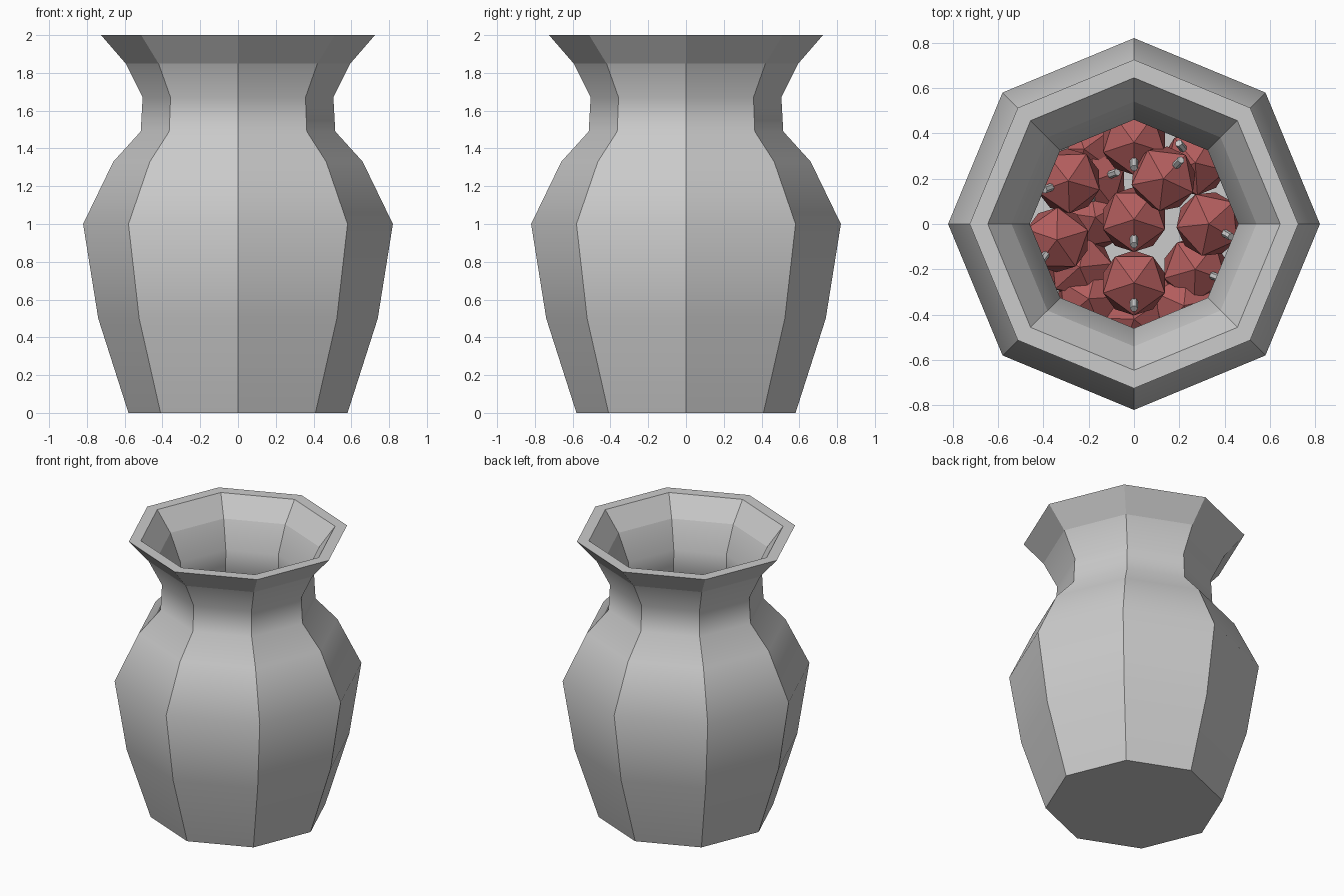
import bpy, bmesh
from math import sin, cos, pi, radians
from mathutils import Matrix, Vector

if "Cube" in bpy.data.objects:
    bpy.data.objects.remove(bpy.data.objects["Cube"])

SIDES = 8
FRUIT_R = 0.16


def finish(name, bm, mat=None):
    mesh = bpy.data.meshes.new(name)
    bmesh.ops.recalc_face_normals(bm, faces=bm.faces[:])
    bm.to_mesh(mesh)
    bm.free()
    obj = bpy.data.objects.new(name, mesh)
    bpy.context.collection.objects.link(obj)
    if mat:
        mesh.materials.append(mat)
    return obj


# Vase: octagonal wall, up the outside and down the inside (radius, height)
outer = [(0.58, 0), (0.74, 0.5), (0.82, 1.0), (0.66, 1.33), (0.515, 1.49),
         (0.505, 1.67), (0.595, 1.85), (0.725, 2.0)]
inner = [(0.645, 2.0), (0.54, 1.86), (0.46, 1.67), (0.465, 1.49),
         (0.60, 1.30), (0.765, 0.99), (0.69, 0.5), (0.54, 0.05)]
profile = outer + inner
bm = bmesh.new()
rings = [[bm.verts.new((r * cos(2 * pi * i / SIDES), r * sin(2 * pi * i / SIDES), z))
          for i in range(SIDES)] for r, z in profile]
for a, b in zip(rings, rings[1:]):
    for i in range(SIDES):
        j = (i + 1) % SIDES
        bm.faces.new((a[i], a[j], b[j], b[i])).smooth = True
bm.faces.new(rings[0])
bm.faces.new(rings[-1])

# Crisp vertical corners, lip, base and flare; smooth along each panel
sharp_rings = {0, 6, 7, 8, 9, len(profile) - 1}
ring_of = {v: k for k, ring in enumerate(rings) for v in ring}
for e in bm.edges:
    a, b = (ring_of[v] for v in e.verts)
    e.smooth = a == b and a not in sharp_rings
finish("vase", bm)

# Fruit inside the vase: faceted red balls with small grey stems
red = bpy.data.materials.new("fruit_red")
red.diffuse_color = (0.45, 0.11, 0.11, 1)
red.use_nodes = True
red.node_tree.nodes["Principled BSDF"].inputs["Base Color"].default_value = red.diffuse_color

# x, y, z of the centre, stem direction in degrees
fruits = [
    (0.00, 0.36, 0.42, -90), (0.13, 0.20, 0.50, 47), (-0.29, 0.19, 0.44, 200),
    (0.00, 0.02, 0.42, -90), (0.33, 0.00, 0.40, -30), (-0.34, -0.07, 0.42, -127),
    (0.00, -0.26, 0.42, -90),
    (0.27, 0.27, 0.22, 130), (0.27, -0.20, 0.22, -20), (-0.20, -0.33, 0.20, 220),
    (0.22, -0.36, 0.20, 300), (0.00, -0.42, 0.19, 250), (-0.22, 0.33, 0.20, 180),
    (-0.17, 0.03, 0.20, 100), (-0.24, -0.19, 0.21, 150), (-0.18, 0.19, 0.22, 20),
]
tilt = radians(37.4)
stem_dir = Vector((sin(tilt), 0, cos(tilt)))
for n, (x, y, z, yaw) in enumerate(fruits, 1):
    place = Matrix.Translation((x, y, z)) @ Matrix.Rotation(radians(yaw), 4, 'Z')
    bm = bmesh.new()
    bmesh.ops.create_icosphere(bm, subdivisions=1, radius=FRUIT_R, matrix=place)
    finish(f"fruit_{n}", bm, red)

    bm = bmesh.new()
    stem = (place @ Matrix.Translation(stem_dir * FRUIT_R * 0.95)
            @ Matrix.Rotation(tilt, 4, 'Y'))
    bmesh.ops.create_cone(bm, cap_ends=True, segments=6, radius1=0.017,
                          radius2=0.017, depth=0.07, matrix=stem)
    finish(f"stem_{n}", bm)
